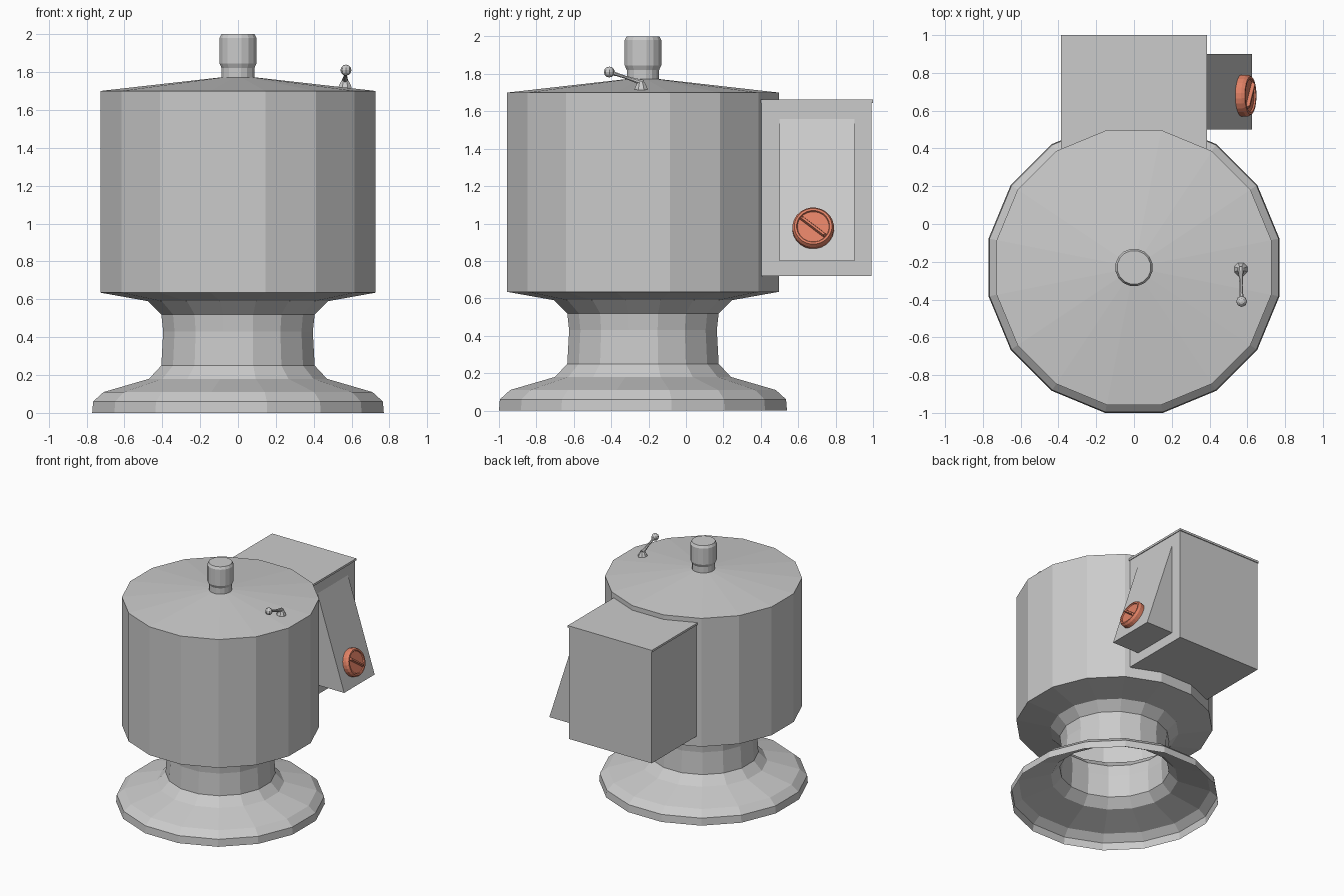
import bpy, bmesh, math
from mathutils import Vector, Matrix

if "Cube" in bpy.data.objects:
    bpy.data.objects.remove(bpy.data.objects["Cube"])

CX, CY = 0.0, -0.23


def finish(name, bm, mat=None):
    me = bpy.data.meshes.new(name)
    bm.to_mesh(me)
    bm.free()
    ob = bpy.data.objects.new(name, me)
    bpy.context.collection.objects.link(ob)
    if mat:
        me.materials.append(mat)
    return ob


def lathe(name, profile, sides, origin, axis=(0, 0, 1), cap_start=False, cap_end=True, mat=None):
    """Spin (apothem, height) points around an axis; flats face the main directions."""
    bm = bmesh.new()
    k = 1 / math.cos(math.pi / sides)
    rings = []
    for r, h in profile:
        angles = [(i + 0.5) * 2 * math.pi / sides for i in range(sides)]
        rings.append([bm.verts.new((r * k * math.cos(a), r * k * math.sin(a), h)) for a in angles])
    for a, b in zip(rings, rings[1:]):
        for i in range(sides):
            j = (i + 1) % sides
            bm.faces.new((a[i], a[j], b[j], b[i]))
    if cap_start:
        bm.faces.new(rings[0][::-1])
    if cap_end:
        bm.faces.new(rings[-1])
    rot = Vector((0, 0, 1)).rotation_difference(Vector(axis)).to_matrix().to_4x4()
    bm.transform(Matrix.Translation(origin) @ rot)
    return finish(name, bm, mat)


def box(name, lo, hi):
    bm = bmesh.new()
    bmesh.ops.create_cube(bm, size=1)
    for v in bm.verts:
        v.co = Vector([lo[i] + (v.co[i] + 0.5) * (hi[i] - lo[i]) for i in range(3)])
    return finish(name, bm)


orange = bpy.data.materials.new("orange")
orange.diffuse_color = (0.75, 0.22, 0.13, 1)
orange.use_nodes = True
orange.node_tree.nodes["Principled BSDF"].inputs["Base Color"].default_value = orange.diffuse_color

# Flared pedestal, open underneath
lathe("pedestal", [(0.77, 0), (0.765, 0.06), (0.71, 0.11), (0.47, 0.18), (0.405, 0.25),
                   (0.395, 0.43), (0.405, 0.52), (0.475, 0.59)], 16, (CX, CY, 0), cap_end=False)

# Drum with shallow conical roof
lathe("drum", [(0.475, 0.59), (0.727, 0.635), (0.727, 1.70), (0.09, 1.772)], 16, (CX, CY, 0))

# Cap on the roof
lathe("roof_cap", [(0.086, 1.765), (0.086, 1.82), (0.098, 1.845), (0.098, 1.98), (0.088, 2.0)],
      16, (CX, CY, 0))

# Rear housing and its thin lid
box("rear_housing", (-0.38, 0.405, 0.72), (0.38, 0.993, 1.65))
box("housing_lid", (-0.386, 0.40, 1.645), (0.386, 1.0, 1.662))

# Wedge-shaped control panel on the housing side
bm = bmesh.new()
section = [(0.375, 0.80), (0.625, 0.80), (0.38, 1.56)]
near = [bm.verts.new((x, 0.5, z)) for x, z in section]
far = [bm.verts.new((x, 0.9, z)) for x, z in section]
bm.faces.new(near)
bm.faces.new(far[::-1])
for i in range(3):
    j = (i + 1) % 3
    bm.faces.new((near[j], near[i], far[i], far[j]))
bmesh.ops.recalc_face_normals(bm, faces=bm.faces)
finish("control_panel", bm)

# Dial with a recessed face, square to the panel slope
normal = Vector((0.76, 0, 0.245)).normalized()
dial_pos = Vector((0.57, 0.68, 0.97))
lathe("dial", [(0.11, -0.003), (0.11, 0.033), (0.1, 0.05), (0.088, 0.05), (0.084, 0.042)],
      24, dial_pos, normal, mat=orange)

# Diagonal grip ridge across the dial
bm = bmesh.new()
bmesh.ops.create_cube(bm, size=1)
for v in bm.verts:
    top = v.co.z > 0
    v.co.x *= 0.17 if not top else 0.15
    v.co.y *= 0.024 if not top else 0.012
    v.co.z = 0.06 if top else 0.04
along_y = Vector((0, 1, 0))
up_slope = normal.cross(along_y)
if up_slope.z < 0:
    up_slope = -up_slope
length = (along_y * 0.78 - up_slope * 0.62).normalized()
frame = Matrix((length, normal.cross(length), normal)).transposed().to_4x4()
bm.transform(Matrix.Translation(dial_pos) @ frame)
finish("dial_grip", bm, orange)

# Small lever on the roof: socket, waisted rod, ball
pivot = Vector((0.565, -0.24, 1.755))
ball = Vector((0.57, -0.41, 1.81))
lathe("lever_socket", [(0.036, 1.708), (0.034, 1.722), (0.024, 1.745), (0.016, 1.758)], 8,
      (pivot.x, pivot.y, 0))
span = (ball - pivot).length
lathe("lever_rod", [(0.016, -0.01), (0.012, 0.03), (0.008, span * 0.5), (0.009, span * 0.75),
                    (0.015, span)], 8, pivot, ball - pivot, cap_start=True)
bm = bmesh.new()
bmesh.ops.create_uvsphere(bm, u_segments=8, v_segments=6, radius=0.029,
                          matrix=Matrix.Translation(ball))
finish("lever_ball", bm)
